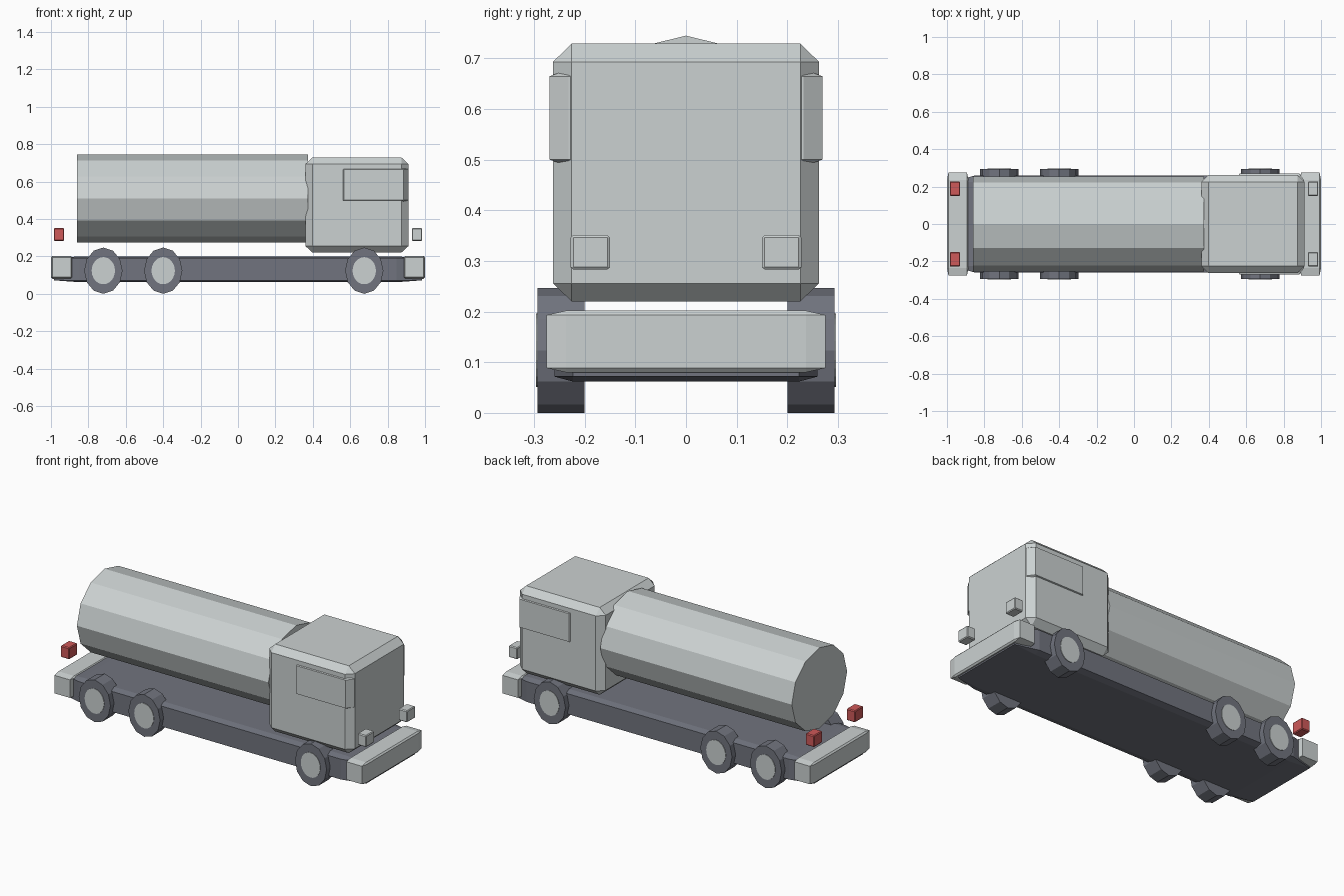
import bpy, bmesh, math
from mathutils import Matrix, Vector

default = bpy.data.objects.get("Cube")
if default:
    bpy.data.objects.remove(default)


def material(name, color):
    m = bpy.data.materials.new(name)
    m.use_nodes = True
    m.diffuse_color = (*color, 1)
    m.node_tree.nodes["Principled BSDF"].inputs["Base Color"].default_value = (*color, 1)
    return m


light_grey = material("light grey paint", (0.60, 0.64, 0.64))
dark_grey = material("dark blue grey", (0.165, 0.175, 0.21))
red = material("red lamp", (0.62, 0.10, 0.10))


def finish(bm, name, mat):
    bmesh.ops.recalc_face_normals(bm, faces=bm.faces)
    mesh = bpy.data.meshes.new(name)
    bm.to_mesh(mesh)
    bm.free()
    mesh.materials.append(mat)
    obj = bpy.data.objects.new(name, mesh)
    bpy.context.collection.objects.link(obj)
    return obj


def block(name, mat, low, high, chamfer=0.07):
    """Box between two corners; the chamfer stretches with the box."""
    low, high = Vector(low), Vector(high)
    bm = bmesh.new()
    bmesh.ops.create_cube(bm, size=1)
    bmesh.ops.bevel(bm, geom=bm.edges[:], offset=chamfer, segments=1,
                    affect='EDGES', profile=0.5)
    bmesh.ops.scale(bm, vec=high - low, verts=bm.verts)
    bmesh.ops.translate(bm, vec=(low + high) / 2, verts=bm.verts)
    return finish(bm, name, mat)


def drum(name, mat, centre, size, turn, sides=12):
    """Flat sided cylinder, turned to its axis and stretched to a full size."""
    bm = bmesh.new()
    bmesh.ops.create_cone(bm, cap_ends=True, segments=sides,
                          radius1=0.5, radius2=0.5, depth=1,
                          matrix=Matrix.Rotation(math.pi / 2, 4, turn))
    bmesh.ops.scale(bm, vec=size, verts=bm.verts)
    bmesh.ops.translate(bm, vec=centre, verts=bm.verts)
    return finish(bm, name, mat)


# Chassis, tank and cab
block("chassis", dark_grey, (-0.985, -0.26, 0.062), (0.985, 0.26, 0.2))
drum("tank", light_grey, (-0.243, 0, 0.51), (1.236, 0.51, 0.47), 'Y')
block("cab", light_grey, (0.36, -0.2625, 0.22), (0.912, 0.2625, 0.729))
block("side_windows", light_grey, (0.54, -0.27, 0.487), (0.91, 0.27, 0.678))

# Bumpers and lamps at both ends
for end, sign, lamp_mat in (("front", 1, light_grey), ("rear", -1, red)):
    xs = sorted((sign * 0.885, sign))
    block(end + "_bumper", light_grey, (xs[0], -0.275, 0.08), (xs[1], 0.275, 0.202))
    xs = sorted((sign * 0.93, sign * 0.985))
    for side, y in (("left", 0.189), ("right", -0.189)):
        block(f"{end}_{side}_lamp", lamp_mat,
              (xs[0], y - 0.039, 0.283), (xs[1], y + 0.039, 0.351))

# Three axles of wheels with hub plates
for axle, x in (("front", 0.675), ("middle", -0.4), ("rear", -0.72)):
    for side, s in (("left", 1), ("right", -1)):
        drum(f"{axle}_{side}_tyre", dark_grey, (x, s * 0.2465, 0.1235),
             (0.205, 0.093, 0.247), 'X')
        drum(f"{axle}_{side}_hub", light_grey, (x, s * 0.285, 0.1235),
             (0.125, 0.022, 0.145), 'X', sides=24)
